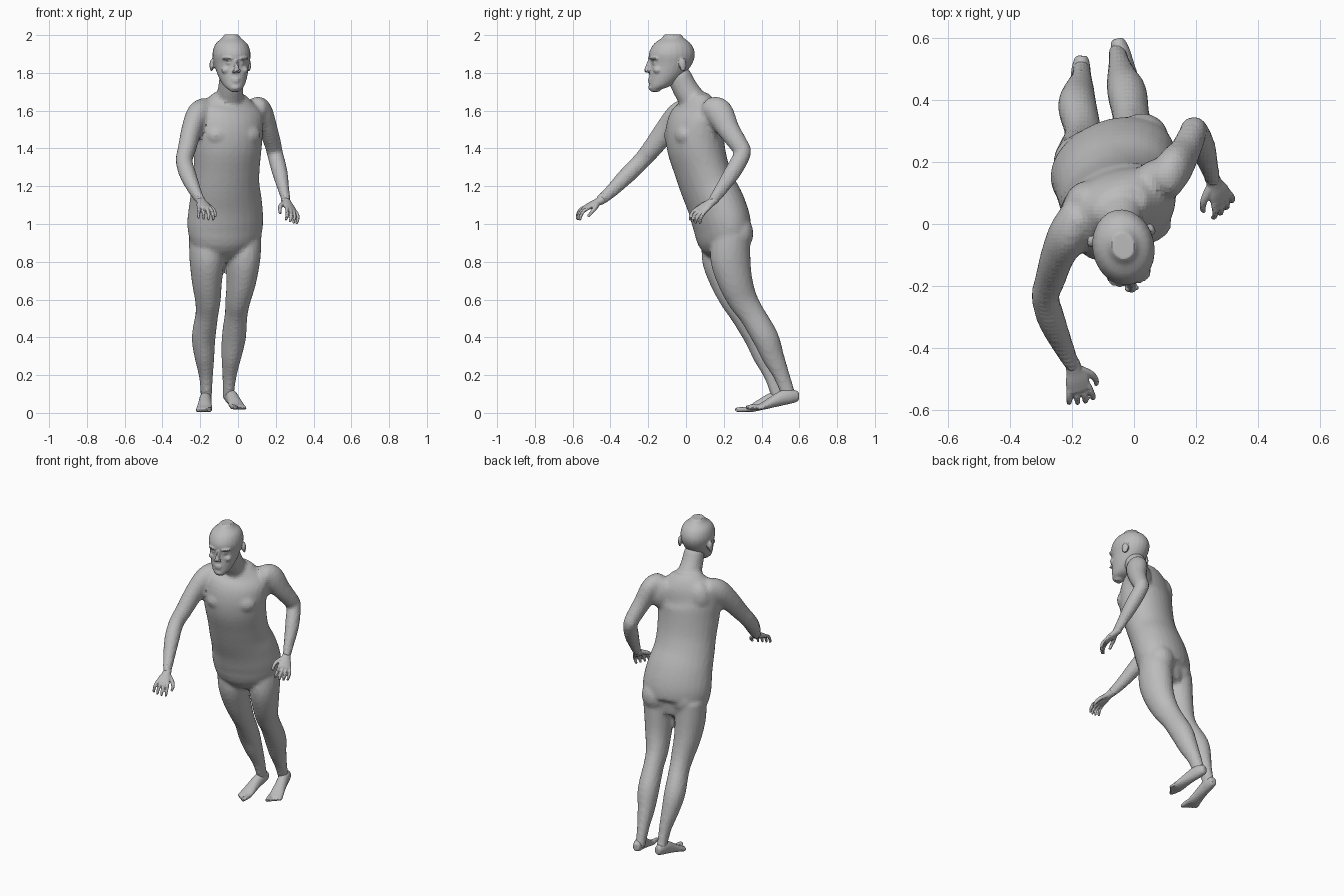
import bpy, bmesh, math
from mathutils import Vector, Matrix

cube = bpy.data.objects.get("Cube")
if cube:
    bpy.data.objects.remove(cube, do_unlink=True)

# One plain grey material for the whole figure
grey = bpy.data.materials.new("plain_grey")
grey.use_nodes = True
grey.diffuse_color = (0.5, 0.5, 0.5, 1)
grey.node_tree.nodes["Principled BSDF"].inputs["Base Color"].default_value = (0.5, 0.5, 0.5, 1)


def spline(points, steps=4):
    """Smooth curve through rows of x, y, z, half width, half depth."""
    rows = [Vector(p) for p in points]
    rows = [rows[0]] + rows + [rows[-1]]
    result = []
    for a, b, c, d in zip(rows, rows[1:], rows[2:], rows[3:]):
        for i in range(steps):
            t = i / steps
            result.append(b + (c - a) * (t / 2)
                          + (a * 2 - b * 5 + c * 4 - d) * (t * t / 2)
                          + (b * 3 - a - c * 3 + d) * (t ** 3 / 2))
    return result + [rows[-1]]


def tube(bm, points, side, axis=None, sides=20):
    """Loft of elliptical rings along a path, with rounded ends."""
    rows = spline(points)
    rings = []
    last = len(rows) - 1
    for i, row in enumerate(rows):
        centre, a, b = Vector(row[:3]), row[3], row[4]
        ahead, behind = rows[min(i + 1, last)], rows[max(i - 1, 0)]
        t = Vector(axis) if axis else (Vector(ahead[:3]) - Vector(behind[:3])).normalized()
        u = Vector(side)
        u = (u - t * u.dot(t)).normalized()
        v = t.cross(u)
        ring = (centre, u * a, v * b)
        reach = t * min(a, b) * 0.4
        if i == 0:
            rings.append((centre - reach, ring[1] * 0.7, ring[2] * 0.7))
        rings.append(ring)
        if i == last:
            rings.append((centre + reach, ring[1] * 0.7, ring[2] * 0.7))
    angles = [math.tau * k / sides for k in range(sides)]
    loops = [[bm.verts.new(c + u * math.cos(q) + v * math.sin(q)) for q in angles]
             for c, u, v in rings]
    for low, high in zip(loops, loops[1:]):
        for k in range(sides):
            n = (k + 1) % sides
            bm.faces.new((low[k], low[n], high[n], high[k]))
    bm.faces.new(loops[0][::-1])
    bm.faces.new(loops[-1])


def blob(bm, centre, size, yaw=0.0):
    """Ellipsoid muscle or feature."""
    matrix = (Matrix.Translation(centre) @ Matrix.Rotation(yaw, 4, 'Z')
              @ Matrix.Diagonal((*size, 1)))
    bmesh.ops.create_uvsphere(bm, u_segments=20, v_segments=12, radius=1, matrix=matrix)


def finish(bm, name, voxel, smoothing):
    """Fuse the overlapping shapes into one skin."""
    bmesh.ops.recalc_face_normals(bm, faces=bm.faces)
    mesh = bpy.data.meshes.new(name)
    bm.to_mesh(mesh)
    bm.free()
    mesh.materials.append(grey)
    obj = bpy.data.objects.new(name, mesh)
    bpy.context.collection.objects.link(obj)
    remesh = obj.modifiers.new("fuse", 'REMESH')
    remesh.mode = 'VOXEL'
    remesh.voxel_size = voxel
    soften = obj.modifiers.new("soften", 'SMOOTH')
    soften.factor = 0.5
    soften.iterations = smoothing


# Body: torso, neck, limbs and main muscles
body = bmesh.new()
turn = (0.93, 0.36, 0)
torso = [(-.07, .23, .86, .12, .09), (-.07, .2, .92, .19, .13), (-.068, .19, 1, .208, .145),
         (-.066, .16, 1.1, .2, .145), (-.066, .115, 1.2, .185, .14), (-.06, .08, 1.3, .18, .14),
         (-.055, .05, 1.42, .187, .148), (-.055, .045, 1.52, .195, .14),
         (-.05, .06, 1.6, .19, .108), (-.045, .06, 1.66, .12, .08)]
neck = [(-.045, .06, 1.62, .08, .075), (-.04, 0, 1.71, .067, .068), (-.035, -.04, 1.79, .062, .065)]
tube(body, torso, turn, sides=28)
tube(body, neck, turn)

left_arm = [(.09, .13, 1.61, .065, .065), (.125, .175, 1.59, .06, .075), (.16, .225, 1.5, .05, .06),
            (.185, .28, 1.42, .045, .05), (.195, .3, 1.375, .043, .045), (.22, .25, 1.28, .042, .045),
            (.24, .19, 1.19, .032, .036), (.255, .14, 1.12, .023, .028)]
right_arm = [(-.17, .03, 1.6, .065, .07), (-.21, -.03, 1.575, .065, .075), (-.245, -.1, 1.5, .055, .064),
             (-.27, -.18, 1.4, .049, .052), (-.285, -.235, 1.335, .045, .047),
             (-.265, -.31, 1.26, .045, .045), (-.225, -.4, 1.17, .033, .035),
             (-.195, -.46, 1.12, .023, .028)]
left_leg = [(.03, .24, .94, .095, .1), (.028, .235, .82, .09, .108), (.018, .26, .7, .078, .094),
            (0, .3, .6, .066, .08), (-.01, .35, .52, .06, .07), (-.022, .42, .4, .064, .07),
            (-.035, .46, .3, .053, .06), (-.045, .505, .2, .038, .044), (-.05, .535, .12, .031, .039),
            (-.052, .55, .08, .03, .038)]
right_leg = [(-.165, .19, .94, .095, .1), (-.165, .19, .82, .092, .108), (-.165, .22, .7, .08, .094),
             (-.16, .26, .6, .068, .08), (-.165, .305, .52, .06, .07), (-.182, .375, .4, .063, .068),
             (-.178, .415, .3, .053, .06), (-.17, .455, .2, .038, .044), (-.168, .48, .12, .031, .039),
             (-.168, .495, .08, .03, .038)]
for limb in (left_arm, right_arm):
    tube(body, limb, (1, 0, 0))
for limb in (left_leg, right_leg):
    tube(body, limb, (0.97, 0.24, 0))

yaw = math.atan2(turn[1], turn[0])
for x, y in ((.05, -.02), (-.09, -.07)):          # chest muscles
    blob(body, (x, y, 1.47), (.075, .042, .055), yaw)
for x, y in ((.025, .272), (-.145, .22)):         # buttocks
    blob(body, (x, y, .95), (.088, .085, .1), yaw)
for x, y in ((.075, .15), (-.15, .08)):           # shoulder blades
    blob(body, (x, y, 1.56), (.075, .06, .1), yaw)
finish(body, "body", 0.013, 4)

# Head with nose, ears, brows, eyes, cheeks and lips
head = bmesh.new()
skull = [(0, -.165, 1.712, .034, .03), (0, -.14, 1.732, .055, .058), (0, -.108, 1.78, .076, .088),
         (0, -.08, 1.845, .092, .112), (0, -.075, 1.9, .1, .123), (0, -.072, 1.95, .086, .102),
         (0, -.07, 1.982, .052, .062)]
nose = [(0, -.19, 1.868, .009, .012), (0, -.206, 1.835, .011, .012), (0, -.213, 1.812, .016, .013)]
tube(head, skull, (1, 0, 0), axis=(0, 0, 1), sides=24)
tube(head, nose, (1, 0, 0), sides=12)
for s in (-1, 1):
    blob(head, (s * .1, -.035, 1.84), (.011, .021, .034), s * 0.3)
    blob(head, (s * .038, -.18, 1.876), (.034, .018, .009), s * 0.25)
    blob(head, (s * .036, -.176, 1.853), (.014, .013, .009))
    blob(head, (s * .045, -.163, 1.815), (.028, .022, .02))
    blob(head, (s * .014, -.21, 1.808), (.01, .011, .008))
for z, width in ((1.768, .026), (1.755, .022)):
    blob(head, (0, -.19, z), (width, .014, .006))
blob(head, (0, -.182, 1.722), (.028, .02, .016))
place = (Matrix.Translation((-.035, -.07, 0)) @ Matrix.Rotation(0.2, 4, 'Z')
         @ Matrix.Translation((0, .07, 0)))
bmesh.ops.transform(head, matrix=place, verts=head.verts)
finish(head, "head", 0.007, 2)


def make_hand(name, wrist, direction, thumb_side, sign):
    """Palm, four curled fingers and a thumb."""
    bm = bmesh.new()
    d = Vector(direction).normalized()
    s = Vector(thumb_side)
    s = (s - d * s.dot(d)).normalized()
    p = d.cross(s) * sign

    def at(along, across, down, a, b):
        return (*(Vector(wrist) + d * along + s * across + p * down), a, b)

    tube(bm, [at(-.02, 0, 0, .024, .024), at(.015, 0, 0, .027, .02),
              at(.05, 0, 0, .038, .018), at(.085, 0, 0, .04, .013)], s)
    for i in range(4):
        w = .031 - .021 * i
        size = .95 if i in (0, 2) else (1 if i == 1 else .82)
        tube(bm, [at(.075, w, 0, .01, .01), at(.075 + .035 * size, w * 1.2, .004, .0095, .0095),
                  at(.075 + .06 * size, w * 1.25, .018, .009, .009),
                  at(.075 + .073 * size, w * 1.25, .036, .0075, .0075)], s, sides=10)
    tube(bm, [at(.02, .02, .004, .015, .015), at(.05, .05, .014, .0125, .0125),
              at(.08, .062, .024, .01, .01), at(.1, .06, .034, .008, .008)], p, sides=10)
    finish(bm, name, 0.005, 1)


make_hand("left_hand", (.255, .14, 1.12), (.32, -.72, -.55), (-.7, -.3, .4), 1)
make_hand("right_hand", (-.195, -.46, 1.12), (.22, -.85, -.42), (.85, .2, -.1), -1)


def make_foot(name, heel, direction, inner, base):
    """Sole rising to the heel, with five toes."""
    bm = bmesh.new()
    f = Vector((*direction, 0)).normalized()
    side = Vector((0, 0, 1)).cross(f) * inner

    def at(along, across, z, a, b):
        lift = base + .04 * max(0, 1 - along / .2)
        return (*(Vector(heel) + f * along + side * across + Vector((0, 0, z + lift))), a, b)

    tube(bm, [at(.016, 0, .036, .024, .03), at(.05, 0, .042, .031, .038), at(.09, 0, .044, .033, .04),
              at(.15, 0, .033, .037, .03), at(.2, 0, .022, .043, .02), at(.235, 0, .015, .042, .012)], side)
    for i in range(5):
        w = .03 - .0165 * i
        r = .014 if i == 0 else .009
        tip = .283 - .011 * i
        tube(bm, [at(.21, w, r + .004, r, r), at(tip - .025, w, r + .002, r, r),
                  at(tip, w, r, r * .9, r * .8)], side, sides=10)
    finish(bm, name, 0.007, 1)


make_foot("left_foot", (-.056, .603, 0), (.25, -.96), -1, .015)
make_foot("right_foot", (-.168, .548, 0), (-.05, -1), 1, .002)
